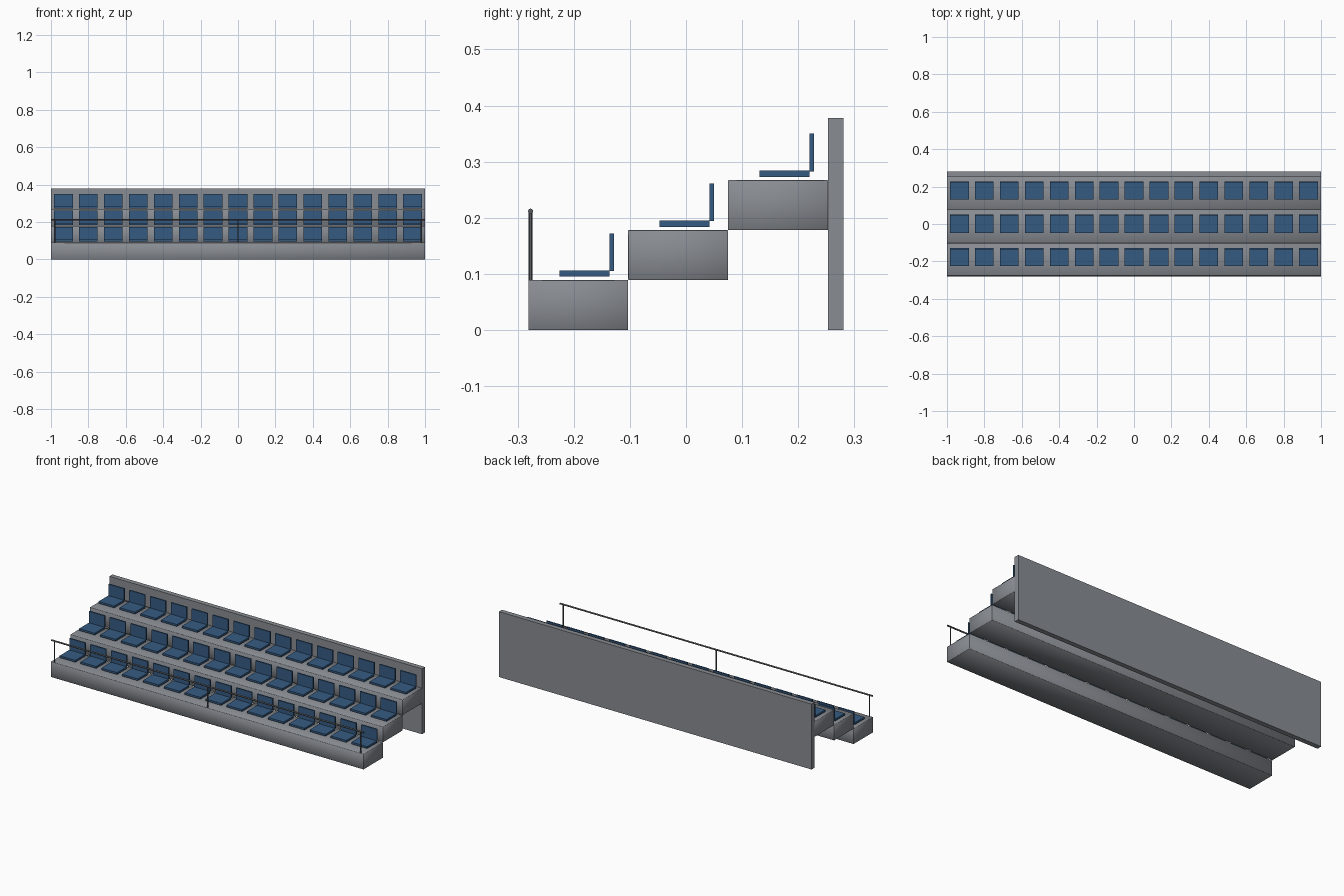
import bpy
import bmesh
from mathutils import Matrix, Vector

if "Cube" in bpy.data.objects:
    bpy.data.objects.remove(bpy.data.objects["Cube"], do_unlink=True)


def make_material(name, rgb):
    mat = bpy.data.materials.new(name)
    mat.use_nodes = True
    color = (*rgb, 1)
    mat.diffuse_color = color
    mat.node_tree.nodes["Principled BSDF"].inputs["Base Color"].default_value = color
    return mat


concrete = make_material("concrete grey", (0.25, 0.265, 0.29))
seat_blue = make_material("seat blue", (0.036, 0.105, 0.225))
rail_grey = make_material("rail dark grey", (0.1, 0.105, 0.115))


def add_object(name, bm, mat, smooth=False):
    mesh = bpy.data.meshes.new(name)
    bm.to_mesh(mesh)
    bm.free()
    mesh.materials.append(mat)
    for face in mesh.polygons:
        face.use_smooth = smooth
    obj = bpy.data.objects.new(name, mesh)
    bpy.context.collection.objects.link(obj)
    return obj


def box(name, x, y, z, mat, smooth=False, bevel=0):
    """Box from its (min, max) range on each axis."""
    ranges = (x, y, z)
    center = Vector([(a + b) / 2 for a, b in ranges])
    size = [b - a for a, b in ranges]
    bm = bmesh.new()
    bmesh.ops.create_cube(bm, size=1, matrix=Matrix.Translation(center) @ Matrix.Diagonal((*size, 1)))
    if bevel:
        bmesh.ops.bevel(bm, geom=bm.edges[:], offset=bevel, segments=1, affect='EDGES')
    return add_object(name, bm, mat, smooth)


def rod(name, start, end, radius):
    """Round bar between two points."""
    start, end = Vector(start), Vector(end)
    axis = end - start
    turn = axis.to_track_quat('Z', 'Y').to_matrix().to_4x4()
    bm = bmesh.new()
    bmesh.ops.create_cone(bm, cap_ends=True, segments=12, radius1=radius, radius2=radius,
                          depth=axis.length, matrix=Matrix.Translation((start + end) / 2) @ turn)
    obj = add_object(name, bm, rail_grey)
    bpy.context.view_layer.objects.active = obj
    bpy.ops.object.select_all(action='DESELECT')
    obj.select_set(True)
    bpy.ops.object.shade_smooth_by_angle()
    return obj


# Three stepped tiers, each carrying a row of seats
SEATS = 15
PITCH = 2 / SEATS
for row in range(3):
    y = -0.281 + row * 0.178
    z = row * 0.089
    box(f"tier_{row + 1}", (-1, 1), (y, y + 0.178), (z, z + 0.089), concrete, True, 0.001)
    for n in range(SEATS):
        x = -1 + PITCH * (n + 0.5)
        span = (x - 0.05, x + 0.05)
        tag = f"{row + 1}_{n + 1}"
        box(f"seat_{tag}", span, (y + 0.056, y + 0.145), (z + 0.095, z + 0.106), seat_blue)
        box(f"backrest_{tag}", span, (y + 0.145, y + 0.153), (z + 0.105, z + 0.172), seat_blue)

# Tall wall behind the top tier
box("back_wall", (-1, 1), (0.253, 0.281), (0, 0.378), concrete)

# Safety rail along the front edge
RAIL_Y = -0.277
rod("hand_rail", (-1, RAIL_Y, 0.212), (1, RAIL_Y, 0.212), 0.0045)
for name, x in (("right", -0.98), ("middle", 0), ("left", 0.98)):
    rod(f"rail_post_{name}", (x, RAIL_Y, 0.07), (x, RAIL_Y, 0.212), 0.0035)
